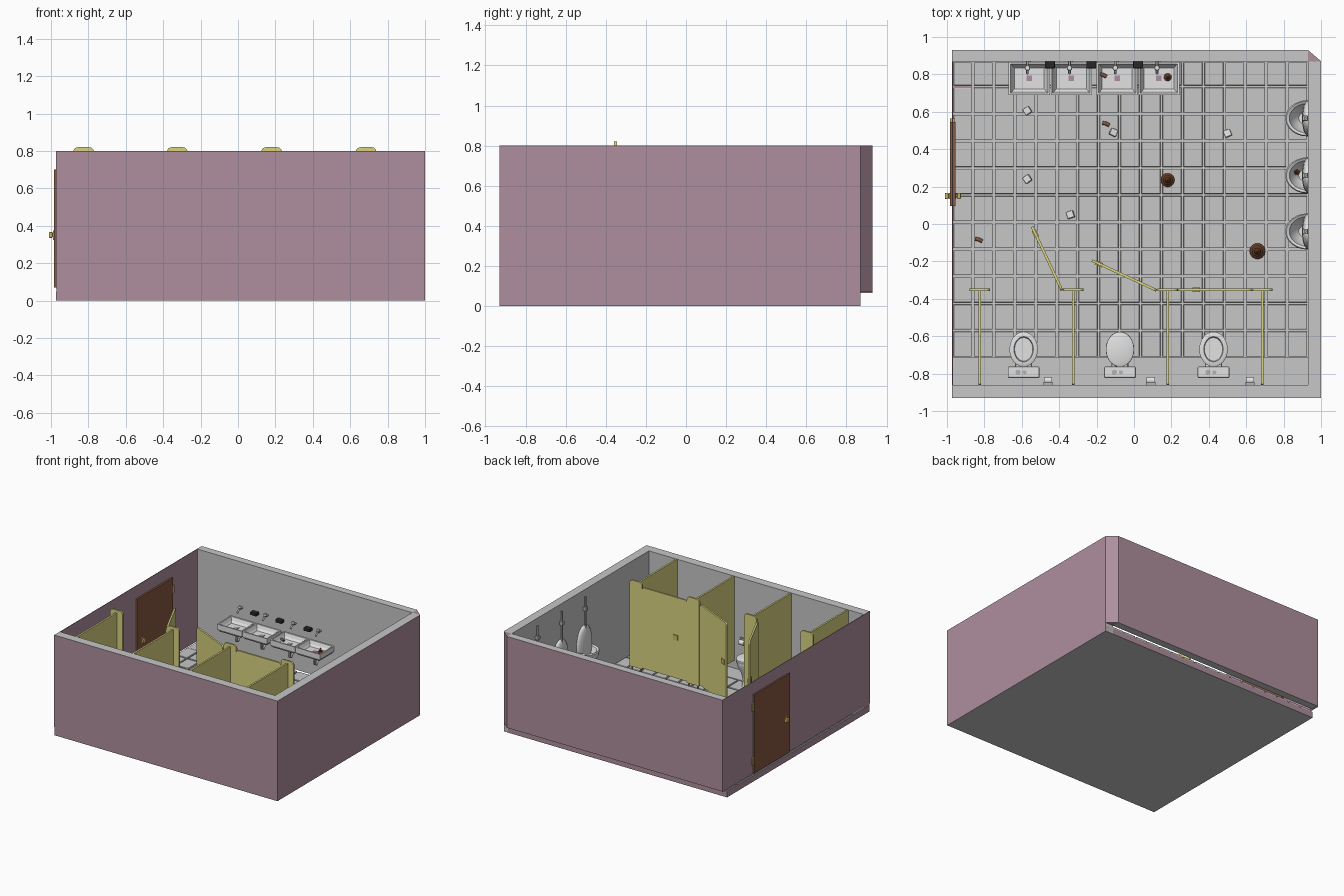
import bpy, bmesh, math, random
from mathutils import Matrix, Vector

if "Cube" in bpy.data.objects:
    bpy.data.objects.remove(bpy.data.objects["Cube"])
random.seed(4)


def material(name, r, g, b):
    m = bpy.data.materials.new(name)
    m.diffuse_color = (r, g, b, 1)
    m.use_nodes = True
    m.node_tree.nodes["Principled BSDF"].inputs["Base Color"].default_value = m.diffuse_color
    return m


PINK = material("wall pink", .42, .275, .34)
GREY = material("plaster grey", .57, .57, .57)
YELLOW = material("stall yellow", .70, .66, .22)
BROWN = material("door brown", .24, .10, .055)
DARK = material("dark brown", .13, .045, .02)
GOLD = material("brass", .62, .47, .13)
BLACK = material("black", .02, .02, .02)
WHITE = material("porcelain white", .76, .76, .76)
METAL = material("metal grey", .45, .45, .45)
smooth = []


def finish(name, bm, mats, rule=None):
    bmesh.ops.recalc_face_normals(bm, faces=bm.faces)
    if rule:
        for f in bm.faces:
            f.material_index = rule(f)
    me = bpy.data.meshes.new(name)
    bm.to_mesh(me)
    bm.free()
    ob = bpy.data.objects.new(name, me)
    bpy.context.collection.objects.link(ob)
    for m in mats:
        me.materials.append(m)
    return ob


def add_box(bm, x0, x1, y0, y1, z0, z1):
    mat = Matrix.Translation(((x0+x1)/2, (y0+y1)/2, (z0+z1)/2)) @ Matrix.Diagonal((x1-x0, y1-y0, z1-z0, 1))
    bmesh.ops.create_cube(bm, size=1, matrix=mat)


def box(name, dims, *mats, bevel=0, rule=None):
    bm = bmesh.new()
    add_box(bm, *dims)
    if bevel:
        bmesh.ops.bevel(bm, geom=bm.edges[:], offset=bevel, segments=2, profile=.5, affect='EDGES')
    return finish(name, bm, mats, rule)


def prism(name, pts, vec, mat, xf=Matrix()):
    """Extrude a flat outline along a vector."""
    bm = bmesh.new()
    f = bm.faces.new([bm.verts.new(p) for p in pts])
    ext = bmesh.ops.extrude_face_region(bm, geom=[f])
    bmesh.ops.translate(bm, vec=vec, verts=[v for v in ext['geom'] if isinstance(v, bmesh.types.BMVert)])
    bm.transform(xf)
    return finish(name, bm, [mat])


def loft(name, x, y, rings, mat, n=24, xmax=9):
    """Elliptic rings (dx, dy, z, rx, ry) joined into a body; n=4 gives rectangles."""
    bm = bmesh.new()
    k, off = (math.sqrt(2), math.pi/4) if n == 4 else (1, 0)
    loops = []
    for dx, dy, z, rx, ry in rings:
        ang = [off + 2*math.pi*i/n for i in range(n)]
        loops.append([bm.verts.new((min(xmax, x+dx+k*rx*math.cos(a)), y+dy+k*ry*math.sin(a), z)) for a in ang])
    for a, b in zip(loops, loops[1:]):
        for i in range(n):
            bm.faces.new((a[i], a[(i+1) % n], b[(i+1) % n], b[i]))
    bm.faces.new(loops[0])
    bm.faces.new(loops[-1])
    ob = finish(name, bm, [mat])
    if n > 4:
        smooth.append(ob)
    return ob


def pipe(name, pts, r, mat):
    cu = bpy.data.curves.new(name, 'CURVE')
    cu.dimensions = '3D'
    cu.bevel_depth, cu.bevel_resolution, cu.use_fill_caps = r, 2, True
    s = cu.splines.new('POLY')
    s.points.add(len(pts)-1)
    for p, c in zip(s.points, pts):
        p.co = (*c, 1)
    cu.materials.append(mat)
    ob = bpy.data.objects.new(name, cu)
    bpy.context.collection.objects.link(ob)


def panel(name, a, b, z0, z1, r=.008, t=.014):
    """Upright board from plan point a to b with rounded top corners."""
    a, b = Vector(a), Vector(b)
    w = (b-a).length
    pts = [(0, -t/2, z0), (w, -t/2, z0)]
    for cx, a0 in ((w-r, 0), (r, 90)):
        for i in range(6):
            q = math.radians(a0 + 18*i)
            pts.append((cx+r*math.cos(q), -t/2, z1-r+r*math.sin(q)))
    xf = Matrix.Translation((a.x, a.y, 0)) @ Matrix.Rotation(math.atan2(b.y-a.y, b.x-a.x), 4, 'Z')
    return prism(name, pts, (0, t, 0), YELLOW, xf)


# walls: pink outside, grey inside and on top
box("front_wall", (-.97, 1, -.93, -.86, 0, .8), GREY, PINK, rule=lambda f: int(f.normal.y < -.5 or abs(f.normal.x) > .5))
box("right_wall", (.93, 1, -.929, .87, 0, .8), GREY, PINK, rule=lambda f: int(f.normal.x > .5))
box("back_wall", (-.97, .93, .87, .93, .07, .8), GREY, PINK, rule=lambda f: int(f.normal.y > .5))
box("left_wall", (-.973, -.969, -.93, .93, .065, .8), PINK)
prism("corner_chamfer", [(.93, .87, .07), (1, .87, .07), (.93, .93, .07)], (0, 0, .73), PINK)

# floor slab and raised tiles
box("floor_slab", (-.972, .999, -.929, .87, 0, .048), GREY, PINK, rule=lambda f: int(abs(f.normal.z) < .5))
box("floor_front_strip", (-.97, .93, -.86, -.715, .04, .065), GREY)
bm = bmesh.new()
xs = [-.97] + [-.862 + .1121*i for i in range(16)] + [.932]
ys = [-.715 + .145*i for i in range(11)] + [.87]
for x0, x1 in zip(xs, xs[1:]):
    for y0, y1 in zip(ys, ys[1:]):
        add_box(bm, x0+.006, x1-.006, y0+.006, y1-.006, .045, .065)
bmesh.ops.bevel(bm, geom=[e for e in bm.edges if all(v.co.z > .06 for v in e.verts)], offset=.004, segments=2, profile=.5, affect='EDGES')
finish("floor_tiles", bm, [GREY])
box("pink_grout", (-.968, -.87, .725, .745, .045, .063), PINK)

# entrance door
box("door", (-.985, -.955, .095, .545, .07, .70), BROWN)
for z in (.17, .6):
    box("door_hinge", (-.983, -.957, .54, .565, z-.03, z+.03), GOLD)
box("door_knob_plate", (-.989, -.951, .135, .165, .325, .375), GOLD)
for s in (-1, 1):
    box("door_knob", (-.968+s*.033-.01, -.968+s*.033+.01-.001*s, .133, .167, .335, .367), GOLD, bevel=.006)
    pipe("door_knob_stem", [(-.97, .15, .35), (-.97+s*.026, .15, .35)], .007, GOLD)

# stall partitions
for x in (-.825, -.325, .18, .685):
    panel("stall_divider", (x, -.86), (x, -.355), .13, .80)
    panel("stall_pilaster", (x-.055, -.352), (x+.055, -.352), .13, .82, r=.025)
    for s in (-.04, .04):
        pipe("pilaster_leg", [(x+s, -.352, .06), (x+s, -.352, .13)], .007, METAL)
doors = [((-.385, -.355), (-.545, -.015)), ((.12, -.355), (-.225, -.195)), ((.63, -.352), (.235, -.352))]
for a, b in doors:
    panel("stall_door", a, b, .14, .785, r=.02)
    c = Vector(a).lerp(Vector(b), .89 if b[0] < .2 else .75)
    ob = box("stall_latch", (-.02, .02, -.012, .012, -.02, .02), GOLD)
    ob.location = (c.x, c.y, .465)
    ob.rotation_euler.z = math.atan2(b[1]-a[1], b[0]-a[0])

# toilets
for i, x in enumerate((-.59, -.075, .425)):
    loft("toilet_bowl", x, -.67, [(0, -.03, .065, .05, .075), (0, -.03, .1, .042, .065), (0, -.02, .17, .05, .07),
         (0, 0, .24, .073, .088), (0, 0, .265, .073, .09), (0, 0, .267, .05, .064),
         (0, 0, .22, .045, .055), (0, -.01, .15, .02, .025)], WHITE)
    loft("toilet_seat", x, -.67, [(0, 0, .265, .076, .094), (0, 0, .278, .076, .094), (0, 0, .282, .07, .088),
         (0, 0, .282, .052, .068), (0, 0, .262, .048, .062), (0, 0, .20, .036, .045), (0, 0, .155, .015, .02)], WHITE)
    if i == 1:
        loft("toilet_lid", x, -.67, [(0, 0, .28, .076, .094), (0, 0, .292, .075, .093), (0, 0, .298, .06, .076)], WHITE)
    box("toilet_base", (x-.045, x+.045, -.82, -.72, .065, .25), WHITE, bevel=.012)
    box("toilet_tank", (x-.078, x+.078, -.82, -.768, .24, .40), WHITE, bevel=.012)
    box("tank_lid", (x-.085, x+.085, -.824, -.762, .395, .415), WHITE, bevel=.008)
    for dx, r in ((-.03, .014), (.005, .011)):
        loft("flush_button", x+dx, -.793, [(0, 0, .41, r, r), (0, 0, .42, r, r)], METAL, n=12)

# toilet paper holders
for x in (-.46, .09, .62):
    pipe("paper_roll", [(x-.022, -.837, .30), (x+.022, -.837, .30)], .02, WHITE)
    box("paper_holder", (x-.025, x+.025, -.86, -.845, .31, .33), METAL)

# urinals on the right wall
for y in (.565, .26, -.04):
    loft("urinal_bowl", .93, y, [(0, 0, .19, .04, .04), (0, 0, .23, .08, .07), (0, 0, .29, .112, .09), (0, 0, .33, .122, .097),
         (0, 0, .337, .116, .092), (0, 0, .33, .1, .08), (0, 0, .27, .08, .06), (0, 0, .24, .05, .035)], WHITE, xmax=.932)
    loft("urinal_back", .93, y, [(0, 0, .21+.155*(1-math.cos(math.pi*t/12)), .012+.02*math.sin(math.pi*t/12),
         .01+.085*math.sin(math.pi*t/12)) for t in range(13)], WHITE, xmax=.932)
    pipe("urinal_flush_pipe", [(.915, y, .50), (.915, y, .75)], .007, METAL)
    box("urinal_valve", (.9, .93, y-.014, y+.014, .64, .67), METAL, bevel=.004)

# wash basins with taps and drains
for x in (-.56, -.335, -.09, .133):
    loft("wash_basin", x, .778, [(0, 0, .29, .095, .075), (0, 0, .31, .11, .088), (0, 0, .35, .11, .088), (0, 0, .35, .1, .078),
         (0, 0, .325, .09, .068), (0, 0, .31, .08, .055)], WHITE, n=4)
    box("basin_drain", (x-.015, x+.015, .765, .795, .309, .314), PINK)
    pipe("drain_pipe", [(x, .78, .3), (x, .78, .21), (x, .80, .20), (x, .82, .23), (x, .87, .23)], .009, METAL)
    pipe("tap_spout", [(x-.01, .87, .44), (x-.01, .825, .44), (x-.01, .805, .42)], .007, METAL)
    loft("tap_handle", x-.01, .835, [(0, 0, .44, .008, .008), (0, 0, .452, .015, .015), (0, 0, .462, .012, .012)], WHITE, n=12)
for x in (-.45, -.228, .022):
    box("soap_dispenser", (x-.027, x+.027, .832, .871, .42, .445), BLACK, bevel=.004)

# coiled piles and small droppings
for x, y, z, r in ((.18, .235, .063, .037), (.66, -.145, .063, .042), (.865, .28, .24, .022), (-.59, -.665, .155, .024), (.18, .785, .31, .021)):
    rings = []
    for k, w in enumerate((1, .72, .42)):
        h = z + k*r*.55
        rings += [(0, 0, h, w*r*.8, w*r*.8), (0, 0, h+r*.27, w*r, w*r), (0, 0, h+r*.5, w*r*.75, w*r*.75)]
    loft("brown_pile", x, y, rings + [(0, 0, z+r*2, r*.06, r*.06)], DARK, n=14)
for x, y, z in ((-.165, .795, .318), (-.15, .535, .072), (-.83, -.085, .072)):
    pipe("small_dropping", [(x-.018, y+.006, z), (x, y+.002, z+.003), (x+.018, y-.007, z)], .01, BROWN)

# crumpled paper
for x, y in ((-.57, .605), (-.57, .24), (-.11, .49), (.5, .485), (-.34, .05)):
    ob = box("crumpled_paper", (-.019, .019, -.019, .019, -.014, .014), WHITE, bevel=.005)
    ob.location = (x, y, .08)
    ob.rotation_euler = (random.uniform(-.2, .2), random.uniform(-.2, .2), random.uniform(0, 1.5))

# smooth round parts, keeping sharp rims
bpy.ops.object.select_all(action='DESELECT')
for ob in smooth:
    ob.select_set(True)
bpy.context.view_layer.objects.active = smooth[0]
bpy.ops.object.shade_smooth_by_angle(angle=math.radians(40))
